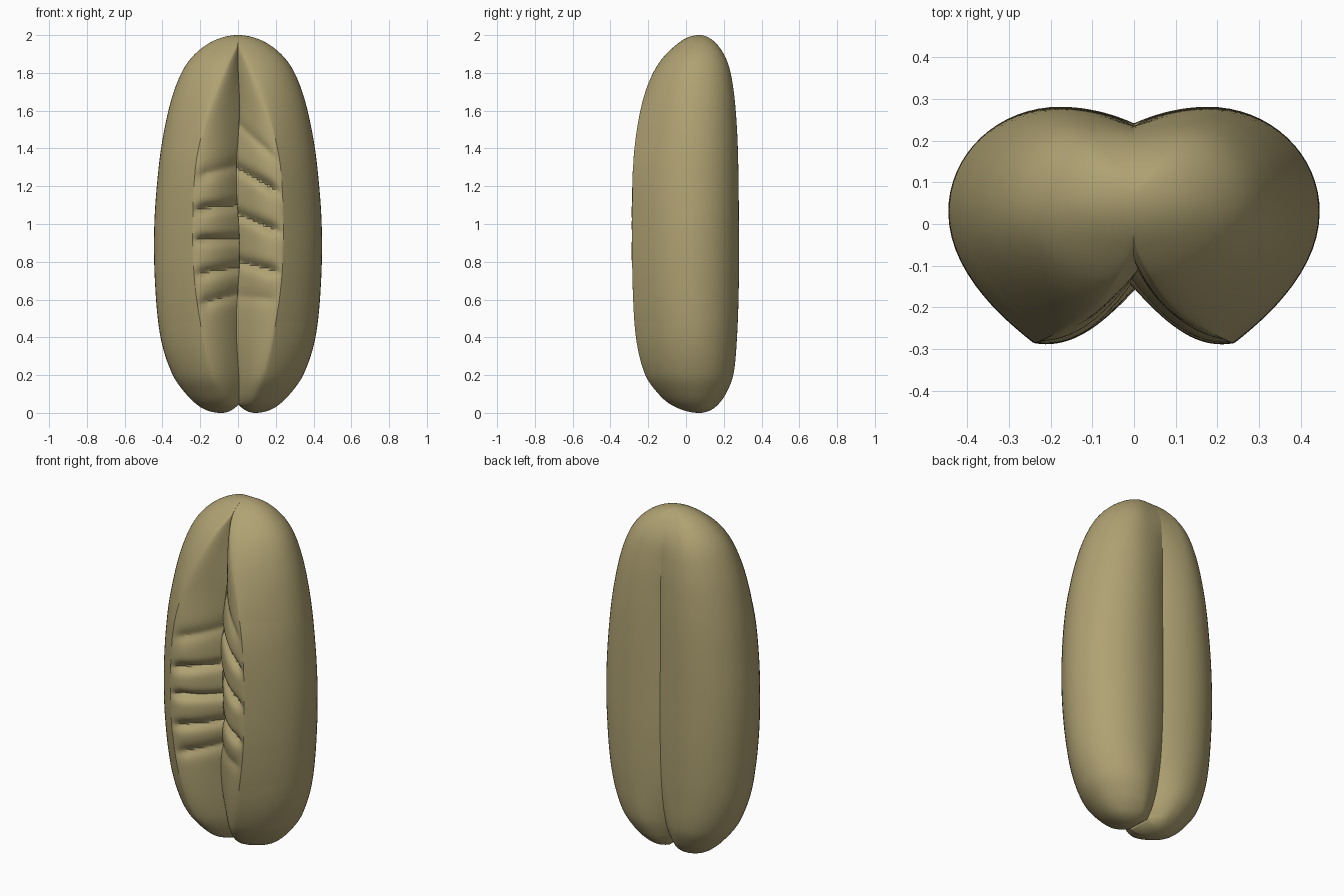
import bpy, bmesh, math

if "Cube" in bpy.data.objects:
    bpy.data.objects.remove(bpy.data.objects["Cube"])

mat = bpy.data.materials.new("dry khaki")
mat.diffuse_color = (0.43, 0.36, 0.17, 1)
mat.use_nodes = True
mat.node_tree.nodes["Principled BSDF"].inputs["Base Color"].default_value = mat.diffuse_color

# Profile rows: z, half width, ridge x, front y, back y, front groove y, back groove depth, inner x
ROWS = [
    (0, .09, .09, .07, .07, .07, 0, .09),
    (.02, .18, .08, -.03, .14, 0, .03, .03),
    (.05, .225, .08, -.09, .175, -.03, .06, 0),
    (.1, .275, .095, -.145, .21, -.07, .06, 0),
    (.2, .345, .135, -.215, .25, -.11, .06, 0),
    (.4, .41, .185, -.265, .27, -.14, .045, 0),
    (.7, .44, .23, -.283, .28, -.15, .04, 0),
    (1, .443, .24, -.285, .28, -.15, .04, 0),
    (1.3, .42, .225, -.28, .277, -.14, .04, 0),
    (1.5, .39, .185, -.26, .27, -.12, .035, 0),
    (1.7, .34, .115, -.215, .253, -.10, .02, 0),
    (1.85, .27, .055, -.145, .222, -.08, .005, 0),
    (1.95, .165, .005, -.05, .165, -.045, 0, 0),
    (2, 0, 0, .07, .07, .07, 0, 0),
]
T = [math.acos(1 - r[0]) for r in ROWS]

# Fold creases on the inner faces: height at the centre, slope, depth, width
CREASES = {
    -1: [(1.31, -.25, .025, .04), (1.10, -.1, .05, .025), (.92, .0, .05, .022),
         (.77, -.15, .04, .028), (.63, -.25, .03, .035)],
    1: [(1.53, -.9, .018, .035), (1.30, -.6, .045, .028), (1.05, -.4, .045, .028),
        (.80, -.25, .045, .028), (.62, -.1, .015, .04)],
}


def profile(t):
    """Smooth interpolation of the profile rows at angle t."""
    i = 0
    while i < len(T) - 2 and t > T[i + 1]:
        i += 1
    h = T[i + 1] - T[i]
    u = (t - T[i]) / h

    def slope(k, c):
        a, b = max(k - 1, 0), min(k + 1, len(T) - 1)
        return (ROWS[b][c] - ROWS[a][c]) / (T[b] - T[a])
    out = []
    for c in range(1, 8):
        out.append((2*u**3 - 3*u*u + 1) * ROWS[i][c] + (u**3 - 2*u*u + u) * h * slope(i, c)
                   + (3*u*u - 2*u**3) * ROWS[i + 1][c] + (u**3 - u*u) * h * slope(i + 1, c))
    return out


def section(t, side):
    """Half cross-section from the back groove round to the front groove."""
    z = 1 - math.cos(t)
    w, xr, yf, yb, yc, d, xi = profile(t)
    xi, d = max(xi, 0), max(d, 0)
    xr = max(xr, xi)
    w = max(w, xr)
    ym = .03 + .04 * math.cos(t)**4
    pts = []
    xb = xi + .4 * (w - xi)
    for k in range(10):                              # back groove
        f = k / 10
        pts.append((xi + f * (xb - xi), yb - d * (1 - f)**2))
    for k in range(16):                              # back quarter
        a = k / 16 * math.pi / 2
        pts.append((xb + (w - xb) * math.sin(a), ym + (yb - ym) * math.cos(a)))
    blend = min(1, xr / .2)
    for k in range(16):                              # front quarter up to the ridge
        s = math.sin(k / 16 * math.pi / 2)
        fx = blend * (1 - s*s) + (1 - blend) * math.sqrt(1 - s*s)
        pts.append((xr + (w - xr) * fx, ym + (yf - ym) * s))
    for k in range(19):                              # folded inner face
        f = k / 18
        x = xr + f * (xi - xr)
        y = yf + (yc - yf) * f**1.7
        fade = min(1, f * 4) * min(1, xr / .1)
        for z0, m, depth, wid in CREASES[side]:
            e = (z - z0 - m * x) / wid
            y += depth * fade * math.exp(-abs(e)**1.4)
        belly = math.exp(-((z - 1) / .4)**4)
        y -= .018 * belly * math.sin(math.pi * f)
        wob = .009 * math.sin(8 * z + 1) * f**3 * min(1, xr / .15)
        pts.append((x + side * wob, y))
    return [(side * x, y, z) for x, y in pts]


def lobe(name, side, n=240):
    bm = bmesh.new()
    rings = [[bm.verts.new(p) for p in section(math.pi * i / n, side)]
             for i in range(n + 1)]
    for a, b in zip(rings, rings[1:]):
        for k in range(len(a)):
            j = (k + 1) % len(a)
            bm.faces.new((a[k], a[j], b[j], b[k]))
    bmesh.ops.remove_doubles(bm, verts=bm.verts, dist=.0004)
    bmesh.ops.recalc_face_normals(bm, faces=bm.faces)
    me = bpy.data.meshes.new(name)
    bm.to_mesh(me)
    bm.free()
    me.materials.append(mat)
    ob = bpy.data.objects.new(name, me)
    bpy.context.collection.objects.link(ob)
    bpy.ops.object.select_all(action='DESELECT')
    ob.select_set(True)
    bpy.context.view_layer.objects.active = ob
    bpy.ops.object.shade_smooth_by_angle(angle=math.radians(32))


# Two lobes of the split seed
lobe("left_lobe", -1)
lobe("right_lobe", 1)
